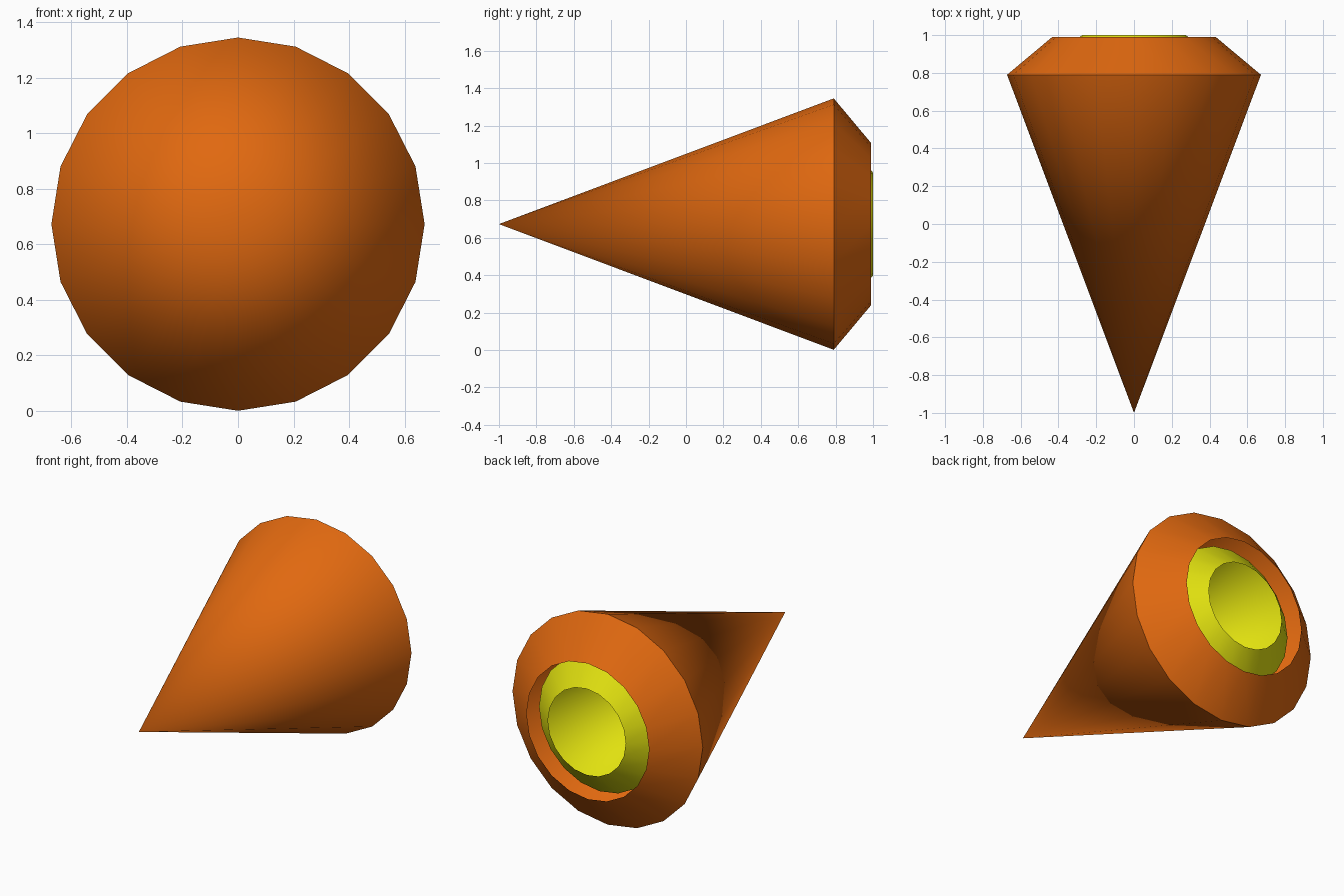
import bpy, bmesh
from math import sin, cos, tau, radians

if "Cube" in bpy.data.objects:
    bpy.data.objects.remove(bpy.data.objects["Cube"])

SIDES = 20
AXIS_Z = 0.673


def material(name, colour):
    m = bpy.data.materials.new(name)
    m.diffuse_color = colour
    m.use_nodes = True
    m.node_tree.nodes["Principled BSDF"].inputs["Base Color"].default_value = m.diffuse_color
    return m


def flared_cone(name, back_y, scale, mat):
    """Open-backed shell: point at the front, wide rim, tapered back opening."""
    bm = bmesh.new()
    tip = bm.verts.new((0, back_y - 1.99 * scale, AXIS_Z))
    rings = []
    for radius, inset in ((0.672, 0.2), (0.433, 0.0)):
        r = radius * scale
        rings.append([bm.verts.new((r * cos(tau * i / SIDES), back_y - inset * scale,
                                    AXIS_Z + r * sin(tau * i / SIDES)))
                      for i in range(SIDES)])
    rim, opening = rings
    for i in range(SIDES):
        j = (i + 1) % SIDES
        bm.faces.new((tip, rim[i], rim[j]))
        bm.faces.new((rim[i], opening[i], opening[j], rim[j]))
    # Make the outside of the open shell face outward
    bm.normal_update()
    for f in bm.faces:
        c = f.calc_center_median()
        if f.normal.x * c.x + f.normal.z * (c.z - AXIS_Z) < 0:
            f.normal_flip()
    mesh = bpy.data.meshes.new(name)
    bm.to_mesh(mesh)
    bm.free()
    obj = bpy.data.objects.new(name, mesh)
    bpy.context.collection.objects.link(obj)
    mesh.materials.append(mat)
    bpy.ops.object.select_all(action='DESELECT')
    obj.select_set(True)
    bpy.context.view_layer.objects.active = obj
    bpy.ops.object.shade_smooth_by_angle(angle=radians(30))
    return obj


# Large orange shell, with a smaller yellow copy nested in its opening
flared_cone("outer_cone", 0.99, 1.0, material("orange", (0.75, 0.14, 0.005, 1)))
flared_cone("inner_cone", 1.0, 0.635, material("yellow", (0.75, 0.75, 0.005, 1)))
